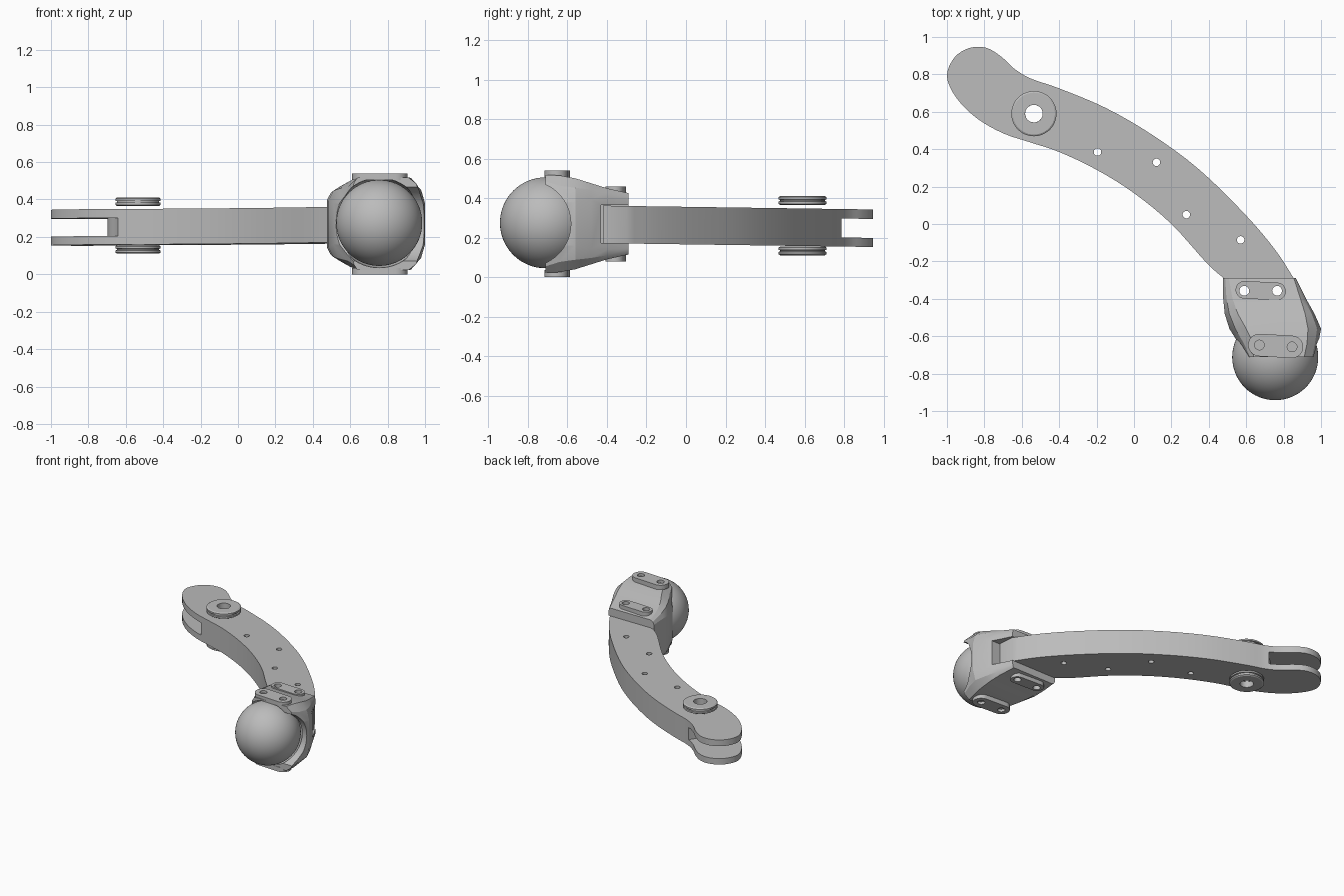
import bpy, bmesh, math
from mathutils import Vector

cube = bpy.data.objects.get("Cube")
if cube:
    bpy.data.objects.remove(cube, do_unlink=True)

grey = bpy.data.materials.new("satin grey")
grey.use_nodes = True
grey.diffuse_color = (0.5, 0.5, 0.5, 1)
grey.node_tree.nodes["Principled BSDF"].inputs["Base Color"].default_value = (0.5, 0.5, 0.5, 1)

MID = 0.27  # height of the mirror plane of the wheel bracket


def select(obj):
    bpy.ops.object.select_all(action="DESELECT")
    obj.select_set(True)
    bpy.context.view_layer.objects.active = obj


def finish(name, bm):
    bmesh.ops.recalc_face_normals(bm, faces=bm.faces)
    mesh = bpy.data.meshes.new(name)
    bm.to_mesh(mesh)
    bm.free()
    mesh.materials.append(grey)
    obj = bpy.data.objects.new(name, mesh)
    bpy.context.collection.objects.link(obj)
    return obj


def loft(name, rings):
    """Skin a list of equal-length closed rings and cap both ends."""
    bm = bmesh.new()
    loops = [[bm.verts.new(p) for p in ring] for ring in rings]
    n = len(loops[0])
    for a, b in zip(loops, loops[1:]):
        for i in range(n):
            j = (i + 1) % n
            bm.faces.new((a[i], a[j], b[j], b[i]))
    bm.faces.new(loops[0])
    bm.faces.new(loops[-1])
    return finish(name, bm)


def prism(name, outline, z0, z1):
    return loft(name, [[(x, y, z) for x, y in outline] for z in (z0, z1)])


def circle(x, y, r, n=32):
    return [(x + r * math.cos(2 * math.pi * i / n), y + r * math.sin(2 * math.pi * i / n))
            for i in range(n)]


def ball(name, centre, r):
    bm = bmesh.new()
    bmesh.ops.create_uvsphere(bm, u_segments=64, v_segments=32, radius=r)
    bmesh.ops.translate(bm, verts=bm.verts, vec=centre)
    return finish(name, bm)


def cut(obj, cutter):
    mod = obj.modifiers.new("cut", "BOOLEAN")
    mod.operation, mod.solver, mod.object = "DIFFERENCE", "EXACT", cutter
    select(obj)
    bpy.ops.object.modifier_apply(modifier=mod.name)
    bpy.data.objects.remove(cutter, do_unlink=True)


def drill(obj, x, y, r, z0=-1, z1=1):
    cut(obj, prism("drill", circle(x, y, r, 24), z0, z1))


def smooth(obj, angle=30):
    select(obj)
    bpy.ops.object.shade_smooth_by_angle(angle=math.radians(angle))


def spline(points, steps=4):
    """Catmull-Rom curve through the points."""
    p = [Vector(q) for q in points]
    p = [2 * p[0] - p[1]] + p + [2 * p[-1] - p[-2]]
    out = []
    for a, b, c, d in zip(p, p[1:], p[2:], p[3:]):
        for k in range(steps):
            t = k / steps
            out.append(0.5 * (2 * b + (c - a) * t + (2 * a - 5 * b + 4 * c - d) * t * t
                              + (3 * b - a - 3 * c + d) * t ** 3))
    return [tuple(v) for v in out + [p[-2]]]


# Curved arm with a tongue that reaches into the bracket
edge = spline([(.48, -.29), (.39, -.21), (.2, 0), (0, .165), (-.2, .29), (-.4, .385), (-.55, .435),
               (-.7, .485), (-.84, .565), (-.95, .675), (-1, .79), (-.96, .89), (-.88, .941),
               (-.79, .942), (-.71, .895), (-.64, .83), (-.55, .777), (-.4, .725), (-.15, .62),
               (.1, .475), (.35, .29), (.6, .045), (.76, -.145), (.86, -.3)])
arm = prism("curved_arm", edge + [(.87, -.42), (.52, -.42)], .166, .356)

# Fork slot at the far end, closed by a rounded wall
wall = spline([(-.62, .3), (-.64, .46), (-.69, .56), (-.69, .66), (-.6, .75), (-.5, .9)])
cut(arm, prism("slot_cutter", wall + [(-.5, 1.2), (-1.2, 1.2), (-1.2, .3)], .212, .308))
for x, y in ((-.195, .385), (.12, .33), (.28, .05), (.57, -.085)):
    drill(arm, x, y, .02)
for x in (.59, .765):
    drill(arm, x, -.357, .026)
drill(arm, -.535, .59, .047)
for v in arm.data.vertices:  # slight tilt along the length
    v.co.z += .261 - .261 - .0142 * v.co.y
smooth(arm)

# Grooved washers above and below the pivot
for name, z in (("upper_washer", .365), ("lower_washer", .11)):
    profile = [(.047, 0), (.112, 0), (.121, .006), (.121, .018), (.113, .02),
               (.113, .026), (.121, .028), (.121, .04), (.112, .046), (.047, .046)]
    bm = bmesh.new()
    rings = [[bm.verts.new((x, y, z + h)) for x, y in circle(-.535, .59, r, 48)] for r, h in profile]
    for a, b in zip(rings, rings[1:] + rings[:1]):
        for i in range(48):
            j = (i + 1) % 48
            bm.faces.new((a[i], a[j], b[j], b[i]))
    smooth(finish(name, bm))


# Wheel bracket: chamfered sections that grow towards the wheel
def section(y, x0, x1, half, chamfer_x0, chamfer_x1, chamfer_z):
    top = [(x0, half - chamfer_z), (x0 + chamfer_x0 * .35, half - chamfer_z * .35),
           (x0 + chamfer_x0, half), (x1 - chamfer_x1, half),
           (x1 - chamfer_x1 * .3, half - chamfer_z * .4), (x1, half - chamfer_z)]
    ring = top + [(x, -h) for x, h in reversed(top)]
    return [(x, y, MID + h) for x, h in ring]


bracket = loft("wheel_bracket", [
    section(-.29, .477, .865, .155, .03, .01, .03),
    section(-.40, .477, .92, .18, .05, .03, .05),
    section(-.48, .485, .965, .205, .07, .05, .08),
    section(-.56, .51, 1.0, .23, .09, .07, .12),
    section(-.64, .56, .985, .245, .08, .06, .13),
    section(-.712, .61, .97, .248, .03, .06, .08)])
wheel_centre = (.755, -.712, .275)
cut(bracket, ball("socket_cutter", wheel_centre, .24))
# Open cheeks either side of the wheel, and the gap that takes the arm
cheek = [(y, z) for y, z in circle(-.80, MID, .217, 64)]
cut(bracket, loft("cheek_cutter", [[(x, y, z) for y, z in cheek] for x in (.3, 1.2)]))
cut(bracket, prism("arm_gap_cutter", [(.5, -.2), (1.2, -.2), (1.2, -.43), (.5, -.43)], .172, .364))
for x in (.59, .765):
    drill(bracket, x, -.357, .026)
smooth(bracket, 25)


# Bolt pads on the top and bottom of the bracket
def stadium(xa, ya, xb, yb, r, n=12):
    tilt = math.atan2(yb - ya, xb - xa)
    pts = []
    for x, y, start in ((xa, ya, .5), (xb, yb, -.5)):
        for i in range(n + 1):
            a = tilt + math.pi * (start + i / n)
            pts.append((x + r * math.cos(a), y + r * math.sin(a)))
    return pts


for side, sign in (("upper", 1), ("lower", -1)):
    arm_pad = prism(side + "_arm_pad", stadium(.59, -.352, .765, -.36, .047),
                    MID + sign * .13, MID + sign * .19)
    for x in (.59, .765):
        drill(arm_pad, x, -.357, .026)
    wheel_pad = prism(side + "_wheel_pad", stadium(.67, -.647, .845, -.657, .06),
                      MID + sign * .235, MID + sign * .27)
    for x, y in ((.67, -.647), (.845, -.657)):
        lo, hi = sorted((MID + sign * .25, MID + sign * .4))
        drill(wheel_pad, x, y, .026, lo, hi)
    smooth(arm_pad)
    smooth(wheel_pad)

# Ball wheel
smooth(ball("ball_wheel", wheel_centre, .23), 60)
